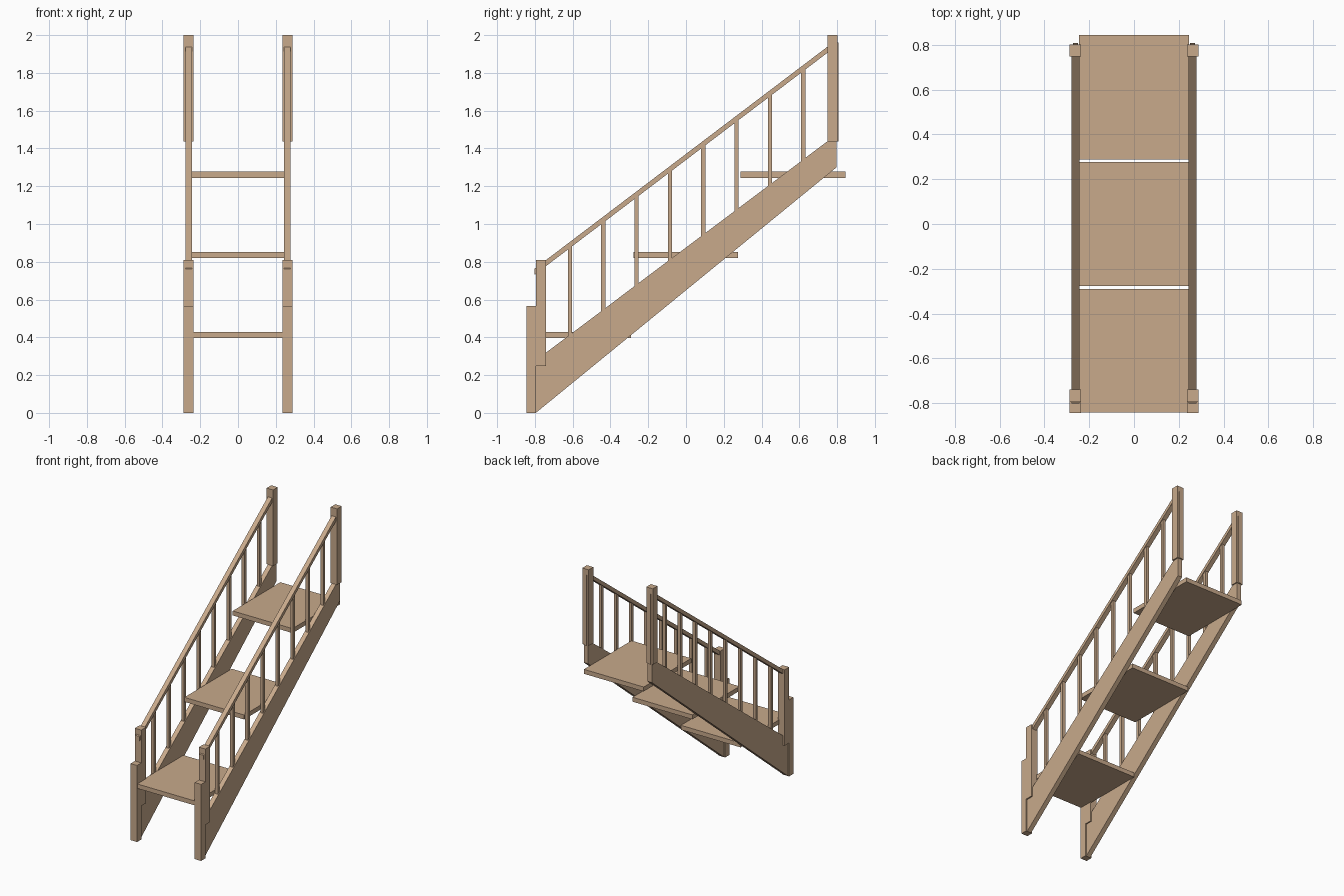
import bpy, bmesh

if "Cube" in bpy.data.objects:
    bpy.data.objects.remove(bpy.data.objects["Cube"])

wood = bpy.data.materials.new("light wood")
wood.diffuse_color = (0.58, 0.40, 0.26, 1)
wood.use_nodes = True
wood.node_tree.nodes["Principled BSDF"].inputs["Base Color"].default_value = wood.diffuse_color


def prism(name, profile, x0, x1):
    """Extrude a (y, z) profile from x0 to x1."""
    bm = bmesh.new()
    face = bm.faces.new([bm.verts.new((x0, y, z)) for y, z in profile])
    ext = bmesh.ops.extrude_face_region(bm, geom=[face])
    verts = [v for v in ext["geom"] if isinstance(v, bmesh.types.BMVert)]
    bmesh.ops.translate(bm, verts=verts, vec=(x1 - x0, 0, 0))
    bmesh.ops.recalc_face_normals(bm, faces=bm.faces)
    me = bpy.data.meshes.new(name)
    bm.to_mesh(me)
    bm.free()
    me.materials.append(wood)
    ob = bpy.data.objects.new(name, me)
    bpy.context.collection.objects.link(ob)
    return ob


def box(name, x0, x1, y0, y1, z0, z1):
    return prism(name, [(y0, z0), (y1, z0), (y1, z1), (y0, z1)], x0, x1)


def rail_z(y):
    return 0.81 + (y + 0.74) * 0.758


def stringer_z(y):
    return 0.32 + (y + 0.74) * 0.752


# Treads
for i, (y0, y1, z0, z1) in enumerate([(-0.842, -0.29, 0.396, 0.429),
                                      (-0.278, 0.276, 0.82, 0.853),
                                      (0.288, 0.845, 1.244, 1.277)]):
    box(f"tread_{i + 1}", -0.245, 0.245, y0, y1, z0, z1)

for side, s in (("left", -1), ("right", 1)):
    # Tapered side board
    prism(f"{side}_stringer",
          [(-0.795, 0), (0.797, 1.30), (0.797, 1.437), (0.748, 1.437),
           (-0.74, 0.32), (-0.795, 0.279)], s * 0.244, s * 0.279)
    # Posts
    a, b = s * 0.236, s * 0.289
    box(f"{side}_foot_post", a, b, -0.845, -0.795, 0, 0.567)
    box(f"{side}_front_post", a, b, -0.795, -0.74, 0.248, 0.81)
    box(f"{side}_top_post", a, b, 0.748, 0.802, 1.437, 2.0)
    # Handrail
    p, q = -0.802, 0.802
    prism(f"{side}_handrail",
          [(p, rail_z(p) - 0.032), (q, rail_z(q) - 0.032),
           (q, rail_z(q)), (p, rail_z(p))], s * 0.244, s * 0.279)
    # Balusters, the last one set into the back of the top post
    for i in range(9):
        y = -0.615 + i * 0.1765
        bottom = min(stringer_z(y) - 0.012, 1.437)
        prism(f"{side}_baluster_{i + 1}",
              [(y - 0.011, bottom), (y + 0.011, bottom),
               (y + 0.011, rail_z(y + 0.011) - 0.02),
               (y - 0.011, rail_z(y - 0.011) - 0.02)],
              s * 0.250, s * 0.273)
